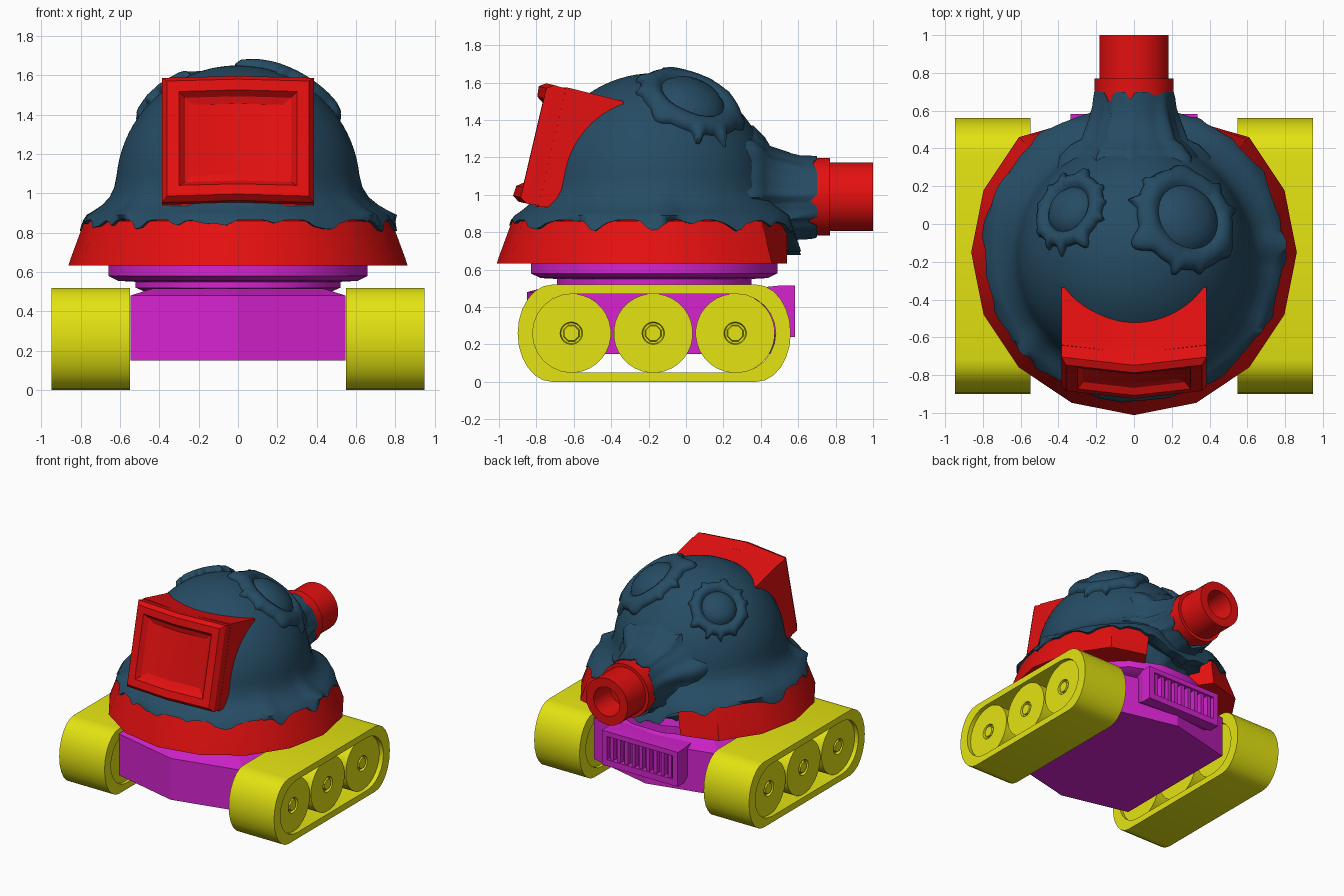
import bpy, bmesh, math
from math import sin, cos, pi, tau
from mathutils import Vector

if "Cube" in bpy.data.objects:
    bpy.data.objects.remove(bpy.data.objects["Cube"])


def material(name, rgb):
    m = bpy.data.materials.new(name)
    m.use_nodes = True
    m.diffuse_color = (*rgb, 1)
    m.node_tree.nodes["Principled BSDF"].inputs["Base Color"].default_value = (*rgb, 1)
    return m


RED = material("red", (0.78, 0.005, 0.005))
YELLOW = material("yellow", (0.77, 0.77, 0.006))
MAGENTA = material("magenta", (0.66, 0.017, 0.62))
BLUE = material("dark blue", (0.019, 0.072, 0.127))
CY = -0.17                                  # centre line of the vehicle along y
DOME = Vector((0, CY, 1.03))
DOME_R = 0.62


def loft(name, rings, mat, caps=True, wrap=False, closed=True, angle=35):
    """Skin a list of equal-length point rings."""
    bm = bmesh.new()
    vs = [[bm.verts.new(p) for p in ring] for ring in rings]
    n = len(vs[0])
    pairs = list(zip(vs, vs[1:])) + ([(vs[-1], vs[0])] if wrap else [])
    for a, b in pairs:
        for i in range(n if closed else n - 1):
            j = (i + 1) % n
            bm.faces.new((a[i], a[j], b[j], b[i]))
    if not closed:
        bm.faces.new([r[0] for r in vs])
        bm.faces.new([r[-1] for r in vs])
    elif caps and not wrap:
        bm.faces.new(vs[0])
        bm.faces.new(vs[-1])
    bmesh.ops.recalc_face_normals(bm, faces=bm.faces)
    me = bpy.data.meshes.new(name)
    bm.to_mesh(me)
    bm.free()
    me.materials.append(mat)
    ob = bpy.data.objects.new(name, me)
    bpy.context.collection.objects.link(ob)
    bpy.ops.object.select_all(action="DESELECT")
    ob.select_set(True)
    bpy.context.view_layer.objects.active = ob
    bpy.ops.object.shade_smooth_by_angle(angle=math.radians(angle))
    return ob


def lathe(name, profile, axis, centre, sides, mat, **kw):
    """Spin (radius, offset) pairs around an axis."""
    c = Vector(centre)
    w = Vector(axis)
    u = w.orthogonal().normalized()
    v = w.cross(u)
    rings = [[c + w * t + (u * cos(k) + v * sin(k)) * r
              for k in (tau * (i + 0.5) / sides for i in range(sides))] for r, t in profile]
    return loft(name, rings, mat, **kw)


def wobble(a, k, s=0.0):
    """Uneven lobes for melted edges, from 0 to 1."""
    return max(0, sin(k * a + 1.4 * sin(3 * a + s) + s)) ** 2 * (0.65 + 0.35 * sin(2 * a + 3 * s))


# Tracks: hollow oval bands with three wheels each
def oval(x, half, ry, rz, n=12):
    pts = []
    for side in (1, -1):
        for i in range(n + 1):
            a = -pi / 2 + pi * i / n
            pts.append(Vector((x, CY + side * (half + ry * cos(a)), 0.26 + side * rz * sin(a))))
    return pts


for side, label in ((1, "left"), (-1, "right")):
    x0, x1 = side * 0.548, side * 0.948
    outer, inner = (0.545, 0.185, 0.26), (0.44, 0.21, 0.21)
    loft(f"{label}_track", [oval(x0, *outer), oval(x1, *outer), oval(x1, *inner), oval(x0, *inner)],
         YELLOW, wrap=True)
    for k, place in ((-1, "front"), (0, "middle"), (1, "rear")):
        lathe(f"{label}_{place}_wheel", [(0.212, 0.575), (0.212, 0.915), (0.06, 0.915), (0.055, 0.895)],
              (side, 0, 0), (0, CY - 0.005 + 0.438 * k, 0.26), 32, YELLOW)
        lathe(f"{label}_{place}_hub", [(0.048, 0.89), (0.042, 0.915)],
              (side, 0, 0), (0, CY - 0.005 + 0.438 * k, 0.26), 8, YELLOW)


# Hull: six-sided body with pointed front and rear
def hull_ring(z, s):
    half = [(0, -0.68), (0.547, -0.55), (0.547, 0.55), (0, 0.68), (-0.547, 0.55), (-0.547, -0.55)]
    return [Vector((x * s, CY + y * s, z)) for x, y in half]


loft("hull", [hull_ring(0.15, 1), hull_ring(0.48, 1), hull_ring(0.515, 0.8)], MAGENTA, angle=5)

# Turret ring under the skirt
lathe("turret_ring", [(0.46, 0.49), (0.53, 0.52), (0.53, 0.55), (0.62, 0.555), (0.672, 0.58), (0.672, 0.64)],
      (0, 0, 1), (0, CY, 0), 16, MAGENTA)


# Rear vent with upright slats
def vent_ring(y, w, low, high):
    return [Vector(p) for p in ((-w, y, low), (w, y, low), (w, y, high), (-w, y, high))]


loft("rear_vent", [vent_ring(0.36, 0.3, 0.3, 0.5), vent_ring(0.5, 0.335, 0.24, 0.515),
                   vent_ring(0.583, 0.335, 0.24, 0.515), vent_ring(0.583, 0.29, 0.29, 0.475),
                   vent_ring(0.53, 0.29, 0.29, 0.475)], MAGENTA, angle=10)
for i in range(9):
    x = -0.256 + 0.064 * i
    slat = [[p + Vector((x, 0, 0)) for p in vent_ring(y, 0.015, 0.285, 0.48)] for y in (0.52, 0.57)]
    loft(f"vent_slat_{i + 1}", slat, MAGENTA, angle=10)


# Skirt: open sixteen-sided collar, flattened and gapped at the rear
def skirt_ring(r, z):
    ring = []
    for i in range(1, 16):
        a = pi / 2 + tau * i / 16
        ring.append(Vector((r * cos(a), min(-0.15 + r * sin(a), 0.54), z)))
    return ring


loft("skirt", [skirt_ring(0.58, 0.632), skirt_ring(0.862, 0.632), skirt_ring(0.85, 0.67),
               skirt_ring(0.78, 0.86), skirt_ring(0.58, 0.88)], RED, closed=False, angle=30)

# Dome with a flared, dripping hem
N = 160
rows = [(DOME_R * sin(t), DOME.z + DOME_R * cos(t)) for t in (0.02 + 1.45 * i / 20 for i in range(21))]
flare = [(0.63, 1.03, 0.1), (0.655, 0.98, 0.3), (0.695, 0.94, 0.6), (0.74, 0.91, 0.8)]
rings = [[Vector((r * cos(tau * i / N), CY + r * sin(tau * i / N), z)) for i in range(N)] for r, z in rows]


def hem_ring(r, z, amount, edge=False, inset=0.0):
    ring = []
    for i in range(N):
        a = tau * i / N
        drip = wobble(a, 11, 0.8) + 0.5 * wobble(a, 23, 2.0)
        rear = max(0, sin(a)) ** 14
        rr, zz = r + amount * 0.045 * (wobble(a, 7, 0.4) - 0.2), z
        if edge:
            zz = 0.865 - 0.06 * drip - 0.17 * rear
            rr = 0.86 - 0.42 * (zz - 0.66) + 0.012 - inset
        rr -= amount * 0.1 * rear
        ring.append(Vector((rr * cos(a), CY + 0.02 * amount + rr * sin(a), zz)))
    return ring


rings += [hem_ring(*f) for f in flare]
rings += [hem_ring(0.775, 0.89, 1), hem_ring(0, 0, 1, True), hem_ring(0, 0, 1, True, 0.08)]
loft("dome", rings, BLUE, angle=60)


# Splats: scalloped discs wrapped on the dome, each with a raised middle
def splat(name, direction, size, lobes, seed):
    n = Vector(direction).normalized()
    u = n.orthogonal().normalized()
    v = n.cross(u)
    profile = [(1.0, -0.02, 1), (1.0, 0.012, 1), (0.93, 0.034, 0.9), (0.8, 0.045, 0.5), (0.68, 0.045, 0.2),
               (0.6, 0.03, 0.1), (0.55, 0.012, 0), (0.5, 0.022, 0), (0.42, 0.038, 0), (0.25, 0.05, 0),
               (0.05, 0.055, 0)]
    out = []
    for f, h, ragged in profile:
        ring = []
        for i in range(96):
            a = tau * i / 96
            t = size / DOME_R * f * (1 + ragged * 0.24 * (wobble(a, lobes, seed) - 0.4))
            ring.append(DOME + (n * cos(t) + (u * cos(a) + v * sin(a)) * sin(t)) * (DOME_R + h))
        out.append(ring)
    loft(name, out, BLUE, angle=60)


splat("large_splat", (0.29, 0.21, 0.5), 0.32, 9, 0.7)
splat("small_splat", (-0.35, 0.25, 0.45), 0.23, 11, 1.9)

# Rear arm: melted sleeve reaching to the pipe
arm = [(0.22, 0.43, 0.06), (0.36, 0.4, 0.07), (0.42, 0.34, 0.06), (0.45, 0.285, 0.04), (0.55, 0.25, 0.03),
       (0.62, 0.232, 0.02), (0.67, 0.228, 0.01), (0.7, 0.222, 0), (0.69, 0.19, 0)]
rings = []
for y, r, ragged in arm:
    ring = []
    for i in range(80):
        a = tau * i / 80
        rr = r + ragged * (wobble(a, 9, 0.5) - 0.5)
        tip = -0.055 * wobble(a, 8, 1.1) if y > 0.6 else 0
        ring.append(Vector((0.95 * rr * cos(a), y + tip, 0.985 + rr * sin(a))))
    rings.append(ring)
loft("rear_arm", rings, BLUE, angle=60)

# Pipe: collar, barrel and hollow bore
lathe("rear_pipe", [(0.21, 0.55), (0.21, 0.77), (0.185, 0.77), (0.185, 1.0), (0.115, 1.0), (0.105, 0.8)],
      (0, 1, 0), (0, 0, 0.99), 24, RED)


# Visor: tilted housing with a slightly pointed front
def visor_slice(x, push):
    pts = [(-0.79, 0.935), (-0.64, 1.575), (-0.335, 1.5), (-0.33, 1.2), (-0.5, 0.935)]
    return [Vector((x, y - (push if i < 2 else 0), z)) for i, (y, z) in enumerate(pts)]


loft("visor_housing", [visor_slice(-0.385, 0), visor_slice(0, 0.045), visor_slice(0.385, 0)], RED, angle=5)

# Visor frame: stepped loops around a recessed panel
up = Vector((0, 0.15, 0.64)).normalized()
forward = Vector((0, -up.z, up.y))
mid = Vector((0, -0.715, 1.255))


def frame_ring(w, h, depth):
    ring = []
    for sx, sz in ((-1, -1), (0, -1), (1, -1), (1, 1), (0, 1), (-1, 1)):
        bulge = 0.045 * (1 - abs(sx) * w / 0.385)
        ring.append(mid + Vector((sx * w, 0, 0)) + up * (sz * h) + forward * (depth + bulge))
    return ring


loft("visor_frame", [frame_ring(0.383, 0.32, -0.03), frame_ring(0.385, 0.325, 0.065),
                     frame_ring(0.36, 0.3, 0.1), frame_ring(0.3, 0.245, 0.095),
                     frame_ring(0.27, 0.22, 0.06), frame_ring(0.23, 0.185, 0.045)], RED, angle=20)
